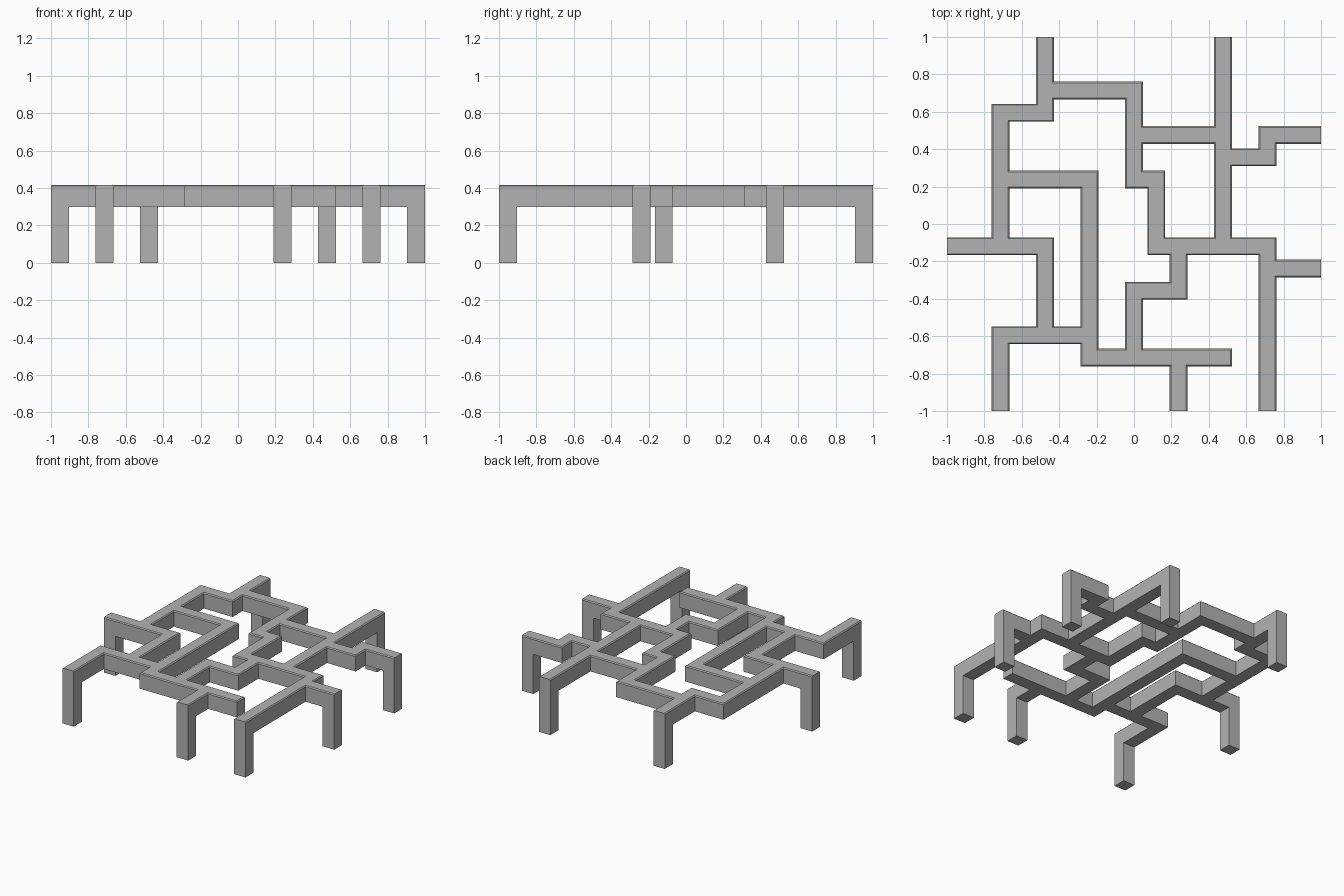
import bpy, bmesh

if "Cube" in bpy.data.objects:
    bpy.data.objects.remove(bpy.data.objects["Cube"])

U = 2 / 16.8          # grid unit
HALF = 0.4            # half beam width, in units
TOP, UNDER = 3.5 * U, 2.5 * U
REACH = 8 + HALF

grey = bpy.data.materials.new("grey")
grey.use_nodes = True
colour = (0.45, 0.45, 0.45, 1)
grey.diffuse_color = colour
grey.node_tree.nodes["Principled BSDF"].inputs["Base Color"].default_value = colour

# Centre lines of the beams, in grid units
PATHS = [
    [(-4, 8), (-4, 5), (-6, 5), (-6, -1)],
    [(-4, 6), (0, 6), (0, 2), (1, 2), (1, -1), (6, -1), (6, -8)],
    [(0, 4), (4, 4)],
    [(4, 8), (4, -1)],
    [(4, 3), (6, 3), (6, 4), (8, 4)],
    [(6, -2), (8, -2)],
    [(2, -1), (2, -3), (0, -3), (0, -6)],
    [(-6, 2), (-2, 2), (-2, -6), (4, -6)],
    [(2, -6), (2, -8)],
    [(-8, -1), (-4, -1), (-4, -5)],
    [(-2, -5), (-6, -5), (-6, -8)],
]


def make_object(name, bm):
    bmesh.ops.recalc_face_normals(bm, faces=bm.faces)
    mesh = bpy.data.meshes.new(name)
    bm.to_mesh(mesh)
    bm.free()
    mesh.materials.append(grey)
    obj = bpy.data.objects.new(name, mesh)
    bpy.context.collection.objects.link(obj)
    return obj


def beam_rects():
    for path in PATHS:
        for (ax, ay), (bx, by) in zip(path, path[1:]):
            yield (min(ax, bx) - HALF, max(ax, bx) + HALF,
                   min(ay, by) - HALF, max(ay, by) + HALF)


# Lattice: merge the beams in plan, then extrude down
rects = list(beam_rects())
xs = sorted({round(v, 3) for r in rects for v in r[:2]})
ys = sorted({round(v, 3) for r in rects for v in r[2:]})
bm = bmesh.new()
for x0, x1 in zip(xs, xs[1:]):
    for y0, y1 in zip(ys, ys[1:]):
        cx, cy = (x0 + x1) / 2, (y0 + y1) / 2
        if any(a < cx < b and c < cy < d for a, b, c, d in rects):
            corners = ((x0, y0), (x1, y0), (x1, y1), (x0, y1))
            bm.faces.new([bm.verts.new((x * U, y * U, TOP)) for x, y in corners])
bmesh.ops.remove_doubles(bm, verts=bm.verts, dist=0.001)
rim = [e for e in bm.edges if e.is_boundary]
lower = bmesh.ops.extrude_face_region(bm, geom=bm.faces[:], use_keep_orig=True)["geom"]
bmesh.ops.translate(bm, vec=(0, 0, UNDER - TOP),
                    verts=[v for v in lower if isinstance(v, bmesh.types.BMVert)])
bmesh.ops.recalc_face_normals(bm, faces=bm.faces)


# Narrow chamfer on the top rim, leaving the outer end faces square
def on_end(edge):
    return any(all(abs(v.co[i]) > (REACH - 0.1) * U for v in edge.verts) for i in (0, 1))


bmesh.ops.bevel(bm, geom=[e for e in rim if not on_end(e)], offset=0.007,
                offset_type="OFFSET", segments=1, affect="EDGES", clamp_overlap=False)
make_object("beam_lattice", bm)

# Legs under every beam that reaches the outer limit
ends = [p for path in PATHS for p in (path[0], path[-1]) if 8 in (abs(p[0]), abs(p[1]))]
for i, (x, y) in enumerate(ends):
    bm = bmesh.new()
    bmesh.ops.create_cube(bm, size=1)
    bmesh.ops.scale(bm, vec=(2 * HALF * U, 2 * HALF * U, UNDER), verts=bm.verts)
    leg = make_object(f"leg_{i + 1}", bm)
    leg.location = (x * U, y * U, UNDER / 2)
